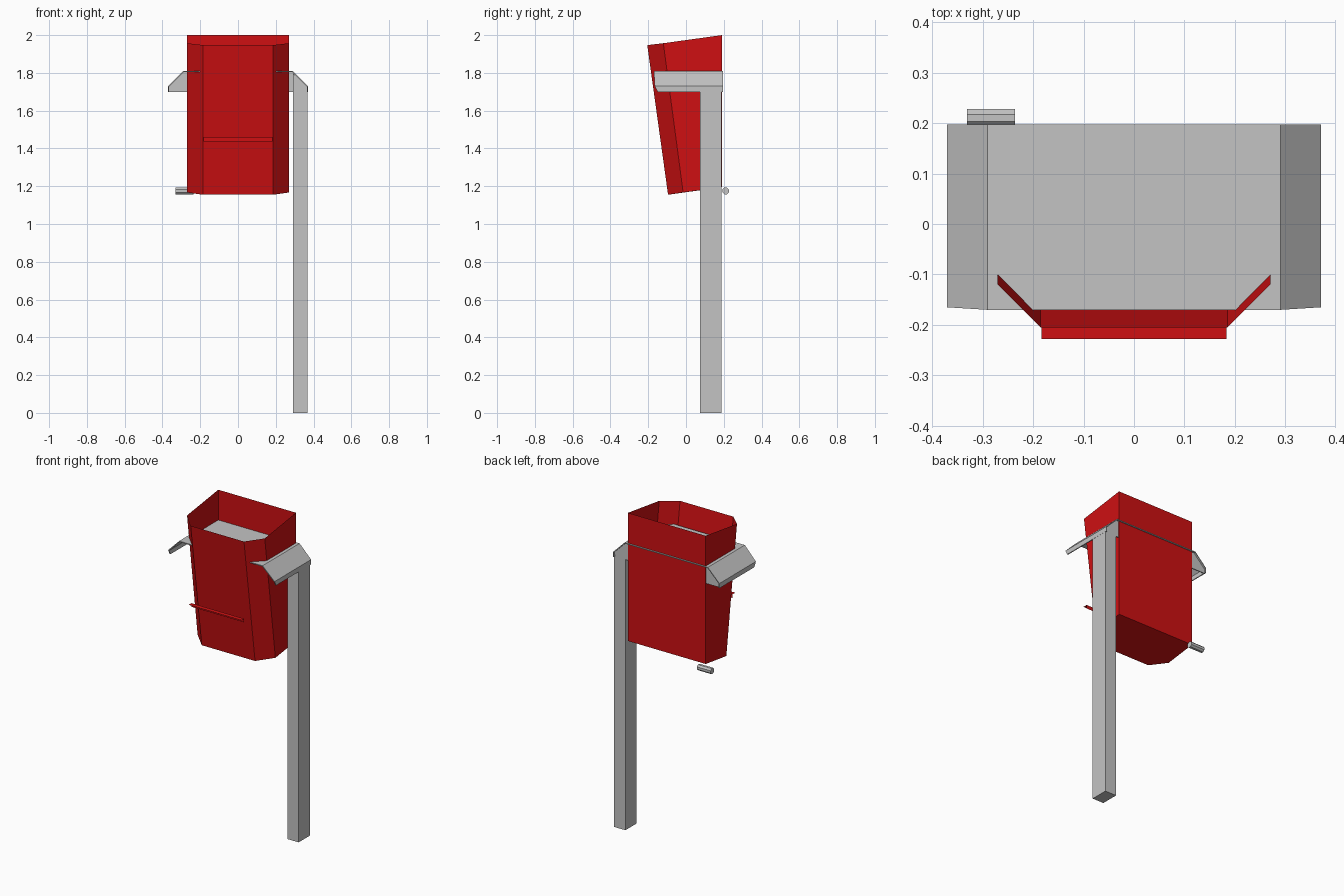
import bpy, bmesh, math
from mathutils import Matrix

cube = bpy.data.objects.get("Cube")
if cube:
    bpy.data.objects.remove(cube, do_unlink=True)


def material(name, color):
    m = bpy.data.materials.new(name)
    m.use_nodes = True
    m.diffuse_color = color
    m.node_tree.nodes["Principled BSDF"].inputs["Base Color"].default_value = color
    return m


red = material("red_paint", (0.62, 0.005, 0.006, 1))
grey = material("grey_steel", (0.55, 0.55, 0.55, 1))


def add_object(name, bm, mat):
    mesh = bpy.data.meshes.new(name)
    bmesh.ops.recalc_face_normals(bm, faces=bm.faces)
    bm.to_mesh(mesh)
    bm.free()
    mesh.materials.append(mat)
    obj = bpy.data.objects.new(name, mesh)
    bpy.context.collection.objects.link(obj)
    return obj


def loft(name, ring_a, ring_b, mat, closed=True, caps=(True, True)):
    """Join two matching outlines with quads and optional end caps."""
    bm = bmesh.new()
    a = [bm.verts.new(p) for p in ring_a]
    b = [bm.verts.new(p) for p in ring_b]
    n = len(a)
    for i in range(n if closed else n - 1):
        j = (i + 1) % n
        bm.faces.new((a[i], a[j], b[j], b[i]))
    for ring, cap in zip((a, b), caps):
        if closed and cap:
            bm.faces.new(ring)
    return add_object(name, bm, mat)


def mirrored(half):
    """Complete a symmetric outline from its +x half."""
    return half + [(-x, y, z) for x, y, z in reversed(half)]


def prism(name, profile, y0, y1, mat):
    return loft(name, [(x, y0, z) for x, z in profile],
                [(x, y1, z) for x, z in profile], mat)


# Open sheet-metal bin with chamfered, leaning front
bottom = mirrored([(0.27, 0.19, 1.195), (0.27, -0.015, 1.167), (0.185, -0.095, 1.155)])
top = mirrored([(0.27, 0.19, 2.0), (0.27, -0.12, 1.957), (0.185, -0.205, 1.947)])
loft("bin_body", bottom, top, red, caps=(True, False))

# Folded bracket plate with sloping wings and short lips
front = mirrored([(0.37, -0.15, 1.70), (0.37, -0.165, 1.73), (0.29, -0.17, 1.81)])
back = [(x, 0.197, z) for x, y, z in front]
bracket = loft("bracket_plate", front, back, grey, closed=False)
solid = bracket.modifiers.new("thickness", "SOLIDIFY")
solid.thickness = 0.006
solid.offset = -1

# Bracket back web, closing the wings behind the bin
web = [(0.368, 1.70), (0.368, 1.727), (0.288, 1.807)]
web += [(-x, z) for x, z in reversed(web)]
prism("bracket_back_web", web, 0.181, 0.187, grey)

# Post with its top cut to the wing slope
prism("support_post", [(0.29, 0), (0.369, 0), (0.369, 1.725), (0.29, 1.80)],
      0.075, 0.187, grey)

# Thin angled strip in front of the bin
loft("front_strip_top", [(-0.183, -0.228, 1.46), (-0.183, -0.2, 1.46), (-0.183, -0.2, 1.437)],
     [(0.183, -0.228, 1.46), (0.183, -0.2, 1.46), (0.183, -0.2, 1.437)], red, closed=False)

# Small hinge pin at the lower back
bm = bmesh.new()
bmesh.ops.create_cone(bm, cap_ends=True, segments=8, radius1=0.019, radius2=0.019, depth=0.095)
bm.transform(Matrix.Translation((-0.283, 0.21, 1.175)) @ Matrix.Rotation(math.pi / 2, 4, "Y")
             @ Matrix.Rotation(math.pi / 8, 4, "Z"))
add_object("hinge_pin", bm, grey)
